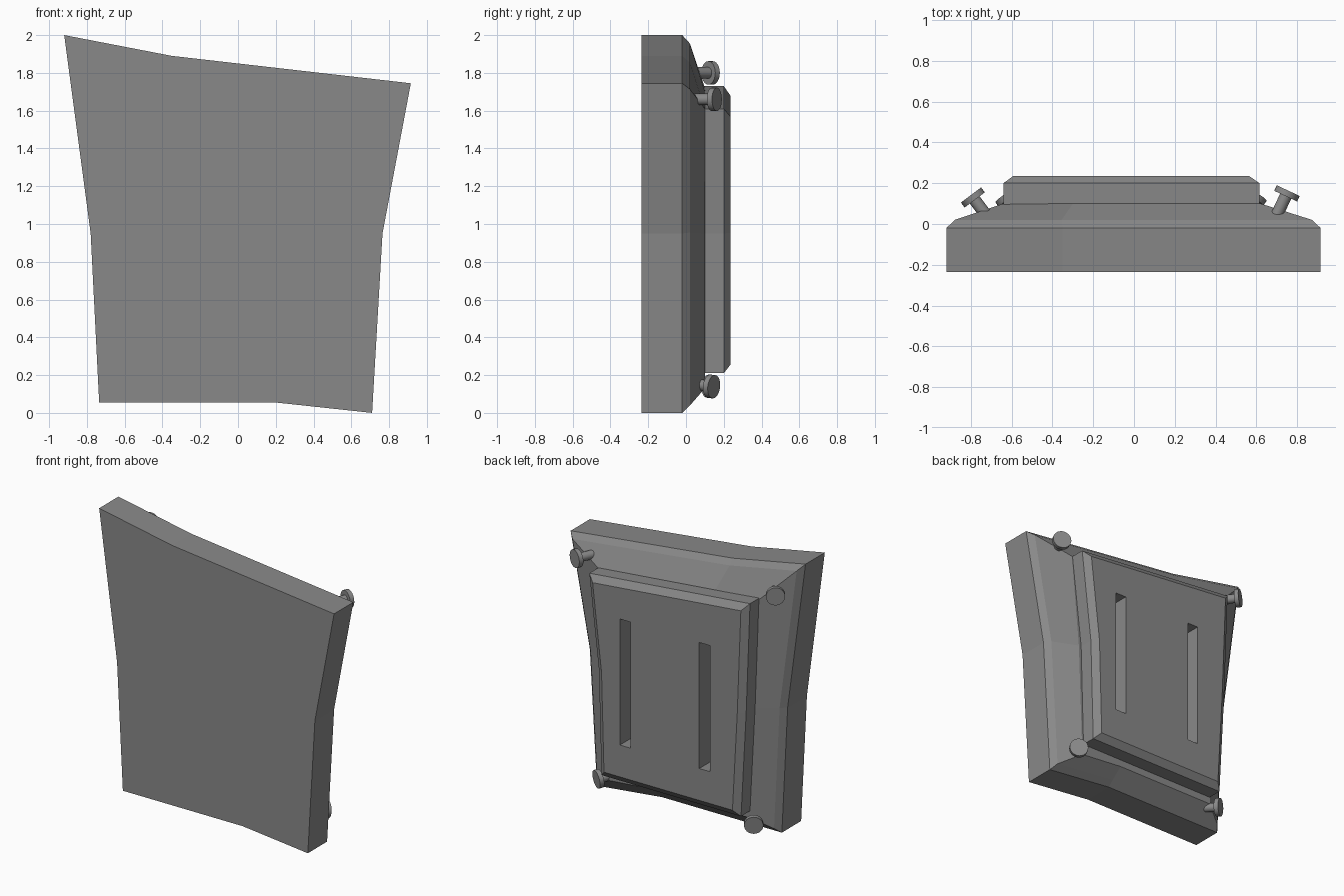
import bpy
import bmesh
from mathutils import Vector

cube = bpy.data.objects.get("Cube")
if cube:
    bpy.data.objects.remove(cube, do_unlink=True)

grey = bpy.data.materials.new("mid grey")
grey.use_nodes = True
colour = (0.25, 0.25, 0.25, 1)
grey.diffuse_color = colour
grey.node_tree.nodes["Principled BSDF"].inputs["Base Color"].default_value = colour


def finish(bm, name):
    bmesh.ops.recalc_face_normals(bm, faces=bm.faces)
    mesh = bpy.data.meshes.new(name)
    bm.to_mesh(mesh)
    bm.free()
    mesh.materials.append(grey)
    obj = bpy.data.objects.new(name, mesh)
    bpy.context.collection.objects.link(obj)
    return obj


def inset(outline, d):
    """Move every side of a clockwise outline inwards by d."""
    result = []
    for i, p in enumerate(outline):
        p = Vector(p)
        a = (p - Vector(outline[i - 1])).normalized()
        b = (Vector(outline[(i + 1) % len(outline)]) - p).normalized()
        na, nb = Vector((a.y, -a.x)), Vector((b.y, -b.x))
        result.append(p + (na + nb) * d / (1 + na.dot(nb)))
    return result


def loft(name, rings):
    """Join (y, outline) rings from front to back and cap both ends."""
    bm = bmesh.new()
    loops = [[bm.verts.new((x, y, z)) for x, z in ring] for y, ring in rings]
    for lo, hi in zip(loops, loops[1:]):
        for i in range(len(lo)):
            bm.faces.new((lo[i - 1], lo[i], hi[i], hi[i - 1]))
    bm.faces.new(loops[0])
    bm.faces.new(loops[-1])
    return finish(bm, name)


# Main slab with chamfered rim and sloping back
outer = [(-.92, 2), (-.35, 1.89), (.915, 1.745), (.765, .95),
         (.71, 0), (.2, .055), (-.735, .055), (-.78, .95)]
ridge = [(-.64, 1.72), (-.3, 1.7), (.62, 1.61), (.56, .95),
         (.53, .13), (.2, .16), (-.57, .16), (-.62, .95)]
loft("slab", [(-.235, outer), (-.02, outer), (.02, inset(outer, .035)), (.1, ridge)])

# Raised back plate with bevelled edge
plate = [(-.64, 1.73), (.615, 1.61), (.54, .95), (.52, .21), (-.57, .21), (-.61, .95)]
back = loft("back_plate", [(.08, plate), (.2, plate), (.235, inset(plate, .045))])

# Two upright slots cut through the plate
for x in (-.31, .31):
    w = .042
    cutter = loft("slot_cutter", [(y, [(x - w, 1.37), (x + w, 1.37), (x + w, .48), (x - w, .48)])
                                  for y in (0, .4)])
    cutter.hide_render = True
    mod = back.modifiers.new("slot", "BOOLEAN")
    mod.operation = "DIFFERENCE"
    mod.solver = "EXACT"
    mod.object = cutter
    bpy.context.view_layer.objects.active = back
    bpy.ops.object.modifier_apply(modifier=mod.name)
    bpy.data.objects.remove(cutter, do_unlink=True)


# Corner pegs: a thin stem with a disc head
def cylinder(bm, start, end, radius):
    axis = end - start
    matrix = axis.to_track_quat("Z", "Y").to_matrix().to_4x4()
    matrix.translation = (start + end) / 2
    bmesh.ops.create_cone(bm, cap_ends=True, segments=24, radius1=radius,
                          radius2=radius, depth=axis.length, matrix=matrix)


def peg(name, head, direction):
    head, n = Vector(head), Vector(direction).normalized()
    bm = bmesh.new()
    cylinder(bm, head - n * .13, head, .03)
    cylinder(bm, head - n * .015, head + n * .015, .062)
    obj = finish(bm, name)
    bpy.ops.object.select_all(action="DESELECT")
    obj.select_set(True)
    bpy.context.view_layer.objects.active = obj
    bpy.ops.object.shade_smooth_by_angle()


peg("top_right_peg", (-.79, .13, 1.8), (-.6, .8, 0))
peg("top_left_peg", (.75, .15, 1.66), (.42, .9, 0))
peg("bottom_right_peg", (-.62, .13, .14), (-.55, .8, -.1))
peg("bottom_left_peg", (.59, .135, .14), (.5, .8, -.1))
